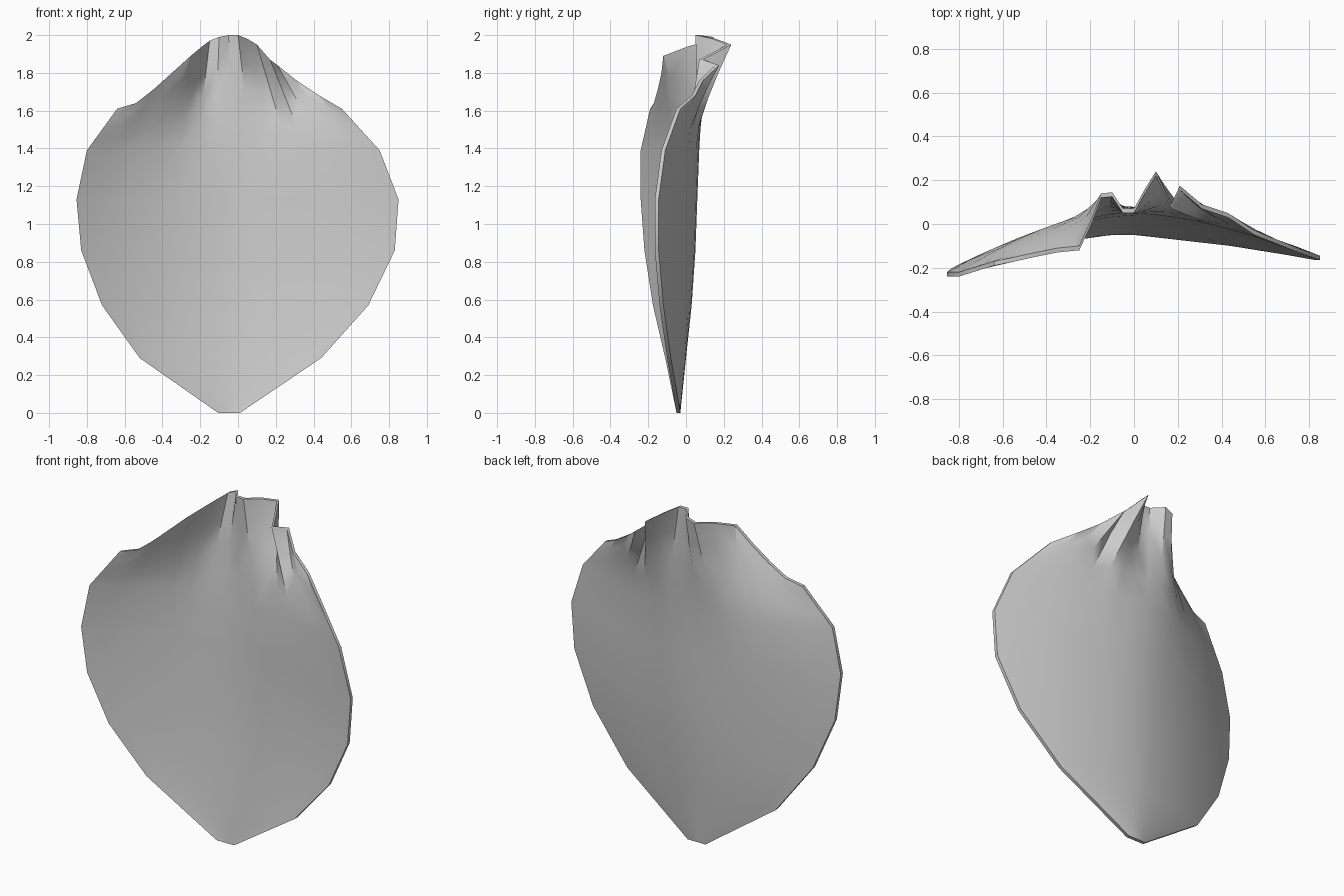
import bpy
import bmesh
import math

if "Cube" in bpy.data.objects:
    bpy.data.objects.remove(bpy.data.objects["Cube"], do_unlink=True)

GREY = (0.6, 0.6, 0.6, 1.0)
COLUMNS = 17
PLEAT_ROWS = 4
WALL = 0.02

# Cup cross-sections: height, left x, left y, centre y, right x, right y
sections = [
    (0.0, -0.105, -0.04, -0.04, 0.01, -0.04),
    (0.29, -0.52, -0.10, -0.01, 0.44, -0.09),
    (0.57, -0.72, -0.165, 0.02, 0.69, -0.13),
    (0.86, -0.83, -0.21, 0.04, 0.83, -0.155),
    (1.13, -0.855, -0.23, 0.05, 0.85, -0.155),
    (1.39, -0.80, -0.23, 0.06, 0.75, -0.12),
]

# Pleated top rim from the model's right to its left
rim = [
    (-0.64, -0.18, 1.61), (-0.54, -0.16, 1.64), (-0.45, -0.14, 1.71),
    (-0.35, -0.12, 1.80), (-0.25, -0.11, 1.89), (-0.19, 0.02, 1.94),
    (-0.15, 0.13, 1.97), (-0.10, 0.135, 1.99), (-0.05, 0.06, 2.0),
    (0.0, 0.06, 2.0), (0.05, 0.15, 1.98), (0.10, 0.23, 1.95),
    (0.17, 0.08, 1.87), (0.21, 0.165, 1.84), (0.31, 0.08, 1.76),
    (0.43, 0.04, 1.68), (0.55, -0.04, 1.61),
]


def mix(a, b, t):
    return a + (b - a) * t


def cup_point(section, column):
    """Point on a shallow trough that opens to the front."""
    z, left_x, left_y, mid_y, right_x, right_y = section
    t = column / (COLUMNS - 1)
    side = 2 * t - 1
    edge_y = left_y if side < 0 else right_y
    return (mix(left_x, right_x, t), mix(mid_y, edge_y, abs(side) ** 1.7), z)


def pleat_point(column, s):
    """Blend the top section into the rim, with pleats that deepen upward."""
    x, y, z = cup_point(sections[-1], column)
    rx, ry, rz = rim[column]
    side = 2 * column / (COLUMNS - 1) - 1
    end_y = rim[0][1] if side < 0 else rim[-1][1]
    neutral = mix(0.13, end_y, abs(side) ** 1.7)
    return (mix(x, rx, s),
            mix(y, neutral, s) + (ry - neutral) * s ** 1.5,
            mix(z, rz, s))


# Petal surface
rows = [[cup_point(sec, c) for c in range(COLUMNS)] for sec in sections]
rows += [[pleat_point(c, r / PLEAT_ROWS) for c in range(COLUMNS)]
         for r in range(1, PLEAT_ROWS + 1)]
bm = bmesh.new()
grid = [[bm.verts.new(p) for p in row] for row in rows]
for low, high in zip(grid, grid[1:]):
    for c in range(COLUMNS - 1):
        bm.faces.new((low[c], low[c + 1], high[c + 1], high[c]))

# Thin wall, front to back
bmesh.ops.translate(bm, verts=bm.verts, vec=(0, -WALL / 2, 0))
back = bmesh.ops.extrude_face_region(bm, geom=bm.faces[:])["geom"]
bmesh.ops.translate(bm, vec=(0, WALL, 0),
                    verts=[g for g in back if isinstance(g, bmesh.types.BMVert)])
bmesh.ops.recalc_face_normals(bm, faces=bm.faces)

mesh = bpy.data.meshes.new("petal")
bm.to_mesh(mesh)
bm.free()
petal = bpy.data.objects.new("petal", mesh)
bpy.context.collection.objects.link(petal)

# Plain grey finish
mat = bpy.data.materials.new("light_grey")
mat.use_nodes = True
mat.diffuse_color = GREY
mat.node_tree.nodes["Principled BSDF"].inputs["Base Color"].default_value = GREY
mesh.materials.append(mat)

# Smooth body with sharp creases
bpy.ops.object.select_all(action="DESELECT")
petal.select_set(True)
bpy.context.view_layer.objects.active = petal
bpy.ops.object.shade_smooth_by_angle(angle=math.radians(35))
